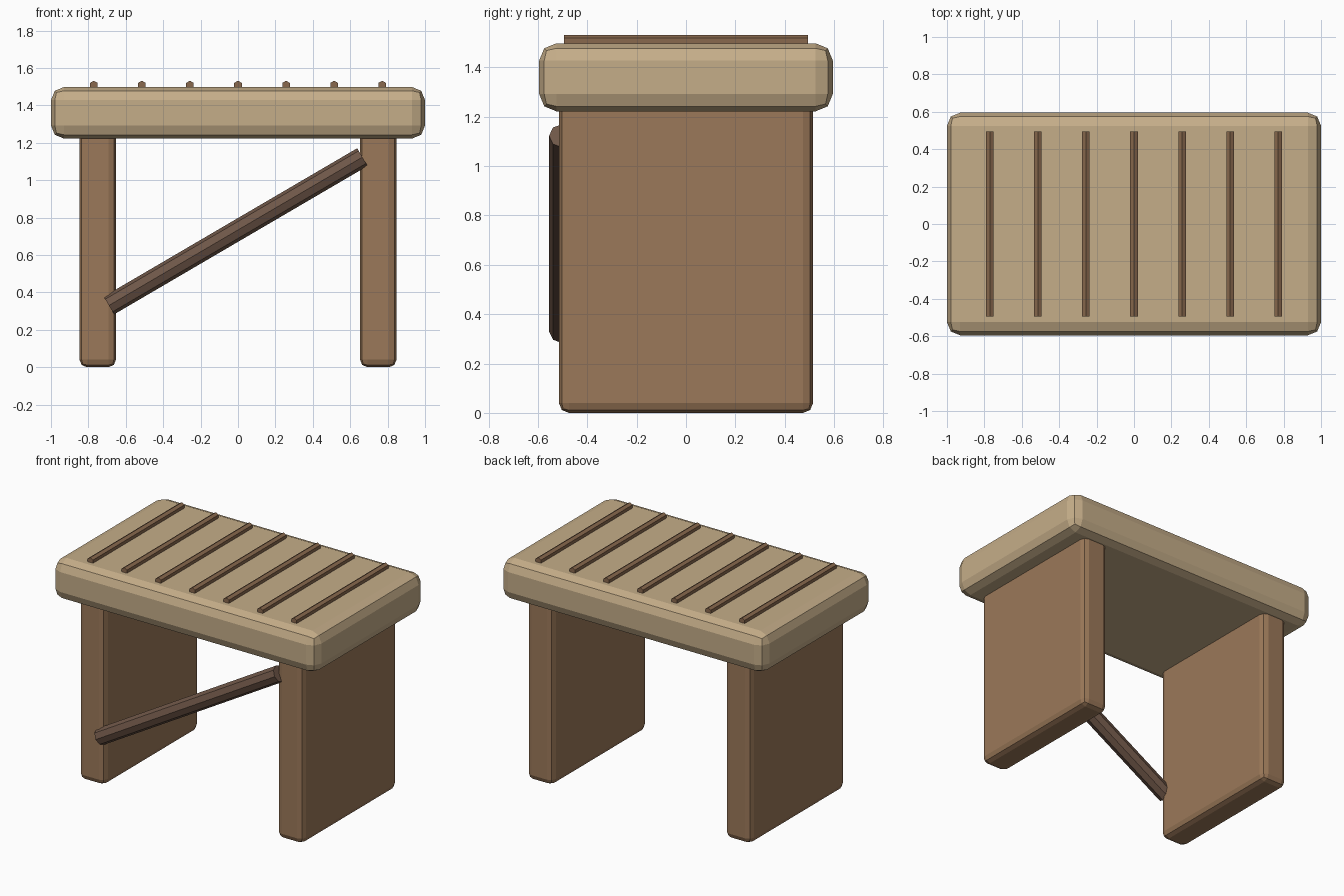
import bpy
from math import atan2, hypot, pi

if "Cube" in bpy.data.objects:
    bpy.data.objects.remove(bpy.data.objects["Cube"])


def material(name, color):
    mat = bpy.data.materials.new(name)
    mat.diffuse_color = (*color, 1)
    mat.use_nodes = True
    mat.node_tree.nodes["Principled BSDF"].inputs["Base Color"].default_value = mat.diffuse_color
    return mat


def block(name, center, size, bevel, mat):
    bpy.ops.mesh.primitive_cube_add(size=1, location=center)
    obj = bpy.context.object
    obj.name = name
    obj.scale = size
    bpy.ops.object.transform_apply(location=False, rotation=False, scale=True)
    mod = obj.modifiers.new("rounded_edges", 'BEVEL')
    mod.width = bevel
    mod.segments = 2
    obj.data.materials.append(mat)


def rod(name, center, radius, length, sides, rotation, mat):
    bpy.ops.mesh.primitive_cylinder_add(vertices=sides, radius=radius, depth=length,
                                        location=center, rotation=rotation)
    obj = bpy.context.object
    obj.name = name
    obj.data.materials.append(mat)


pale_wood = material("pale_wood", (0.56, 0.42, 0.25))
leg_wood = material("leg_wood", (0.33, 0.19, 0.10))
slat_wood = material("slat_wood", (0.25, 0.14, 0.075))
dark_wood = material("dark_wood", (0.16, 0.095, 0.065))

# Seat slab
block("seat", (0, 0, 1.36), (2.0, 1.19, 0.276), 0.07, pale_wood)

# Slab legs, tops sunk into the seat
for side, x in (("left", -0.75), ("right", 0.75)):
    block(side + "_leg", (x, 0, 0.64), (0.195, 1.03, 1.28), 0.04, leg_wood)

# Diagonal brace across the front
x0, z0, x1, z1 = -0.69, 0.33, 0.665, 1.123
rod("brace", ((x0 + x1) / 2, -0.5, (z0 + z1) / 2), 0.055, hypot(x1 - x0, z1 - z0), 8,
    (0, atan2(x1 - x0, z1 - z0), 0), dark_wood)

# Thin ribs across the seat top
for i in range(7):
    rod(f"seat_rib_{i + 1}", ((i - 3) * 0.257, 0, 1.508), 0.0235, 0.99, 6,
        (pi / 2, 0, 0), slat_wood)
